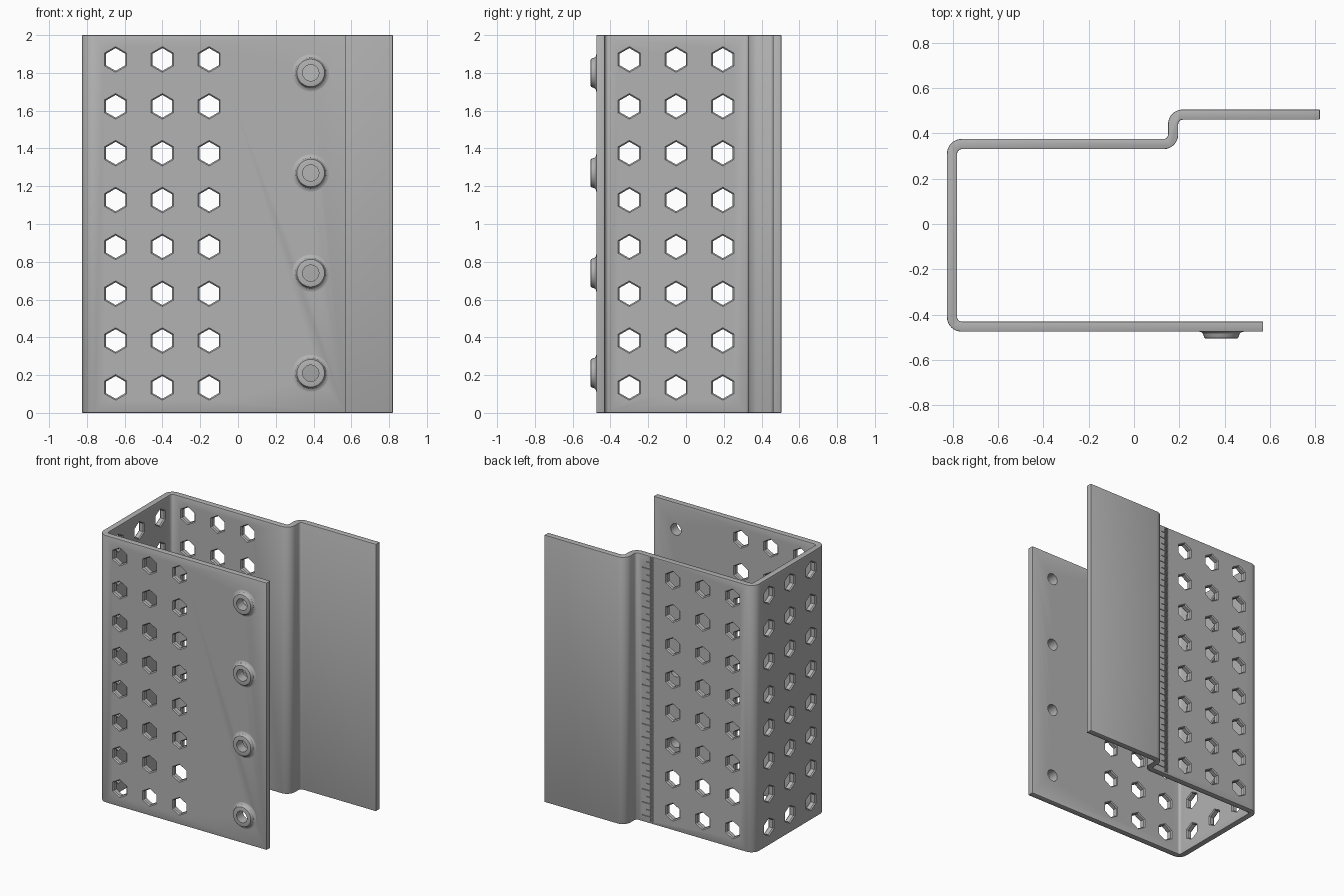
import bpy, bmesh, math
from mathutils import Vector

cube = bpy.data.objects.get("Cube")
if cube:
    bpy.data.objects.remove(cube, do_unlink=True)

# Single painted-metal colour
grey = bpy.data.materials.new("sheet_grey")
grey.use_nodes = True
COLOUR = (0.45, 0.45, 0.45, 1)
grey.diffuse_color = COLOUR
grey.node_tree.nodes["Principled BSDF"].inputs["Base Color"].default_value = COLOUR

HEIGHT = 2.0
HALF = 0.0225           # half of the sheet thickness
BEND = 0.0425           # centre-line bend radius
FRONT_Y, BACK_Y, SIDE_X = -0.4525, 0.3525, -0.8025


def make_object(name, bm):
    bmesh.ops.recalc_face_normals(bm, faces=bm.faces)
    mesh = bpy.data.meshes.new(name)
    bm.to_mesh(mesh)
    bm.free()
    obj = bpy.data.objects.new(name, mesh)
    bpy.context.collection.objects.link(obj)
    mesh.materials.append(grey)
    return obj


def activate(obj):
    bpy.ops.object.select_all(action='DESELECT')
    obj.select_set(True)
    bpy.context.view_layer.objects.active = obj


def lathe(bm, profile, sides, centre, axis, ring=False):
    """Revolve (depth, radius) pairs about the x or y axis."""
    loops = []
    for depth, radius in profile:
        loop = []
        for i in range(sides):
            a = math.tau * i / sides
            u, w = radius * math.sin(a), radius * math.cos(a)
            offset = Vector((depth, u, w)) if axis == 'X' else Vector((u, depth, w))
            loop.append(bm.verts.new(Vector(centre) + offset))
        loops.append(loop)
    pairs = list(zip(loops, loops[1:]))
    if ring:
        pairs.append((loops[-1], loops[0]))
    else:
        bm.faces.new(loops[0])
        bm.faces.new(loops[-1])
    for a, b in pairs:
        for i in range(sides):
            j = (i + 1) % sides
            bm.faces.new((a[i], a[j], b[j], b[i]))


def box(bm, lo, hi):
    verts = bmesh.ops.create_cube(bm, size=1)["verts"]
    lo, hi = Vector(lo), Vector(hi)
    for v in verts:
        v.co = (lo + hi) / 2 + v.co * (hi - lo)


def cut(target, cutter):
    cutter.hide_render = True
    mod = target.modifiers.new("cut", 'BOOLEAN')
    mod.operation, mod.solver, mod.object = 'DIFFERENCE', 'EXACT', cutter
    activate(target)
    bpy.ops.object.modifier_apply(modifier=mod.name)
    bpy.data.objects.remove(cutter, do_unlink=True)


# Bent sheet: centre line with rounded bends, offset to both sides
corners = [Vector(p) for p in ((0.57, FRONT_Y), (SIDE_X, FRONT_Y), (SIDE_X, BACK_Y),
                               (0.1725, BACK_Y), (0.1725, 0.4825), (0.82, 0.4825))]
left, right = [], []


def add_station(point, direction):
    normal = Vector((-direction.y, direction.x)) * HALF
    left.append(point + normal)
    right.append(point - normal)


add_station(corners[0], (corners[1] - corners[0]).normalized())
for before, corner, after in zip(corners, corners[1:], corners[2:]):
    d1, d2 = (corner - before).normalized(), (after - corner).normalized()
    centre = corner + (d2 - d1) * BEND
    for i in range(9):
        t = math.pi / 2 * i / 8
        c, s = math.cos(t), math.sin(t)
        add_station(centre + (d1 * s - d2 * c) * BEND, d1 * c + d2 * s)
add_station(corners[-1], (corners[-1] - corners[-2]).normalized())

bm = bmesh.new()
outline = [bm.verts.new((p.x, p.y, 0)) for p in left + right[::-1]]
base = bm.faces.new(outline)
top = bmesh.ops.extrude_face_region(bm, geom=[base])["geom"]
bmesh.ops.translate(bm, vec=(0, 0, HEIGHT),
                    verts=[g for g in top if isinstance(g, bmesh.types.BMVert)])
bracket = make_object("bent_sheet", bm)
bevel = bracket.modifiers.new("soft_edges", 'BEVEL')
bevel.width, bevel.segments, bevel.angle_limit = 0.004, 2, math.radians(50)
activate(bracket)
bpy.ops.object.modifier_apply(modifier=bevel.name)

# Chamfered hexagon holes in the three walls
hex_profile = [(-0.0325, 0.078), (-0.0145, 0.06), (0.0145, 0.06), (0.0325, 0.078)]
bm = bmesh.new()
for row in range(8):
    z = 0.135 + 0.248 * row
    for column in range(3):
        x, y = -0.648 + 0.2475 * column, -0.3 + 0.2475 * column
        lathe(bm, hex_profile, 6, (x, FRONT_Y, z), 'Y')
        lathe(bm, hex_profile, 6, (x, BACK_Y, z), 'Y')
        lathe(bm, hex_profile, 6, (SIDE_X, y, z), 'X')
cut(bracket, make_object("hex_cutter", bm))

# Round fixing holes, each with a raised flared collar on the front
BOSS_X = 0.385
boss_heights = [0.21 + 0.53 * i for i in range(4)]
bm = bmesh.new()
for z in boss_heights:
    lathe(bm, [(-0.05, 0.043), (0.05, 0.043)], 32, (BOSS_X, FRONT_Y, z), 'Y')
cut(bracket, make_object("round_cutter", bm))

flare = [(-0.016, 0.043), (-0.016, 0.098), (-HALF, 0.098), (-0.025, 0.088), (-0.031, 0.081),
         (-0.046, 0.076), (-0.051, 0.073), (-0.0525, 0.068), (-0.0525, 0.043)]
collars = []
for number, z in enumerate(boss_heights, 1):
    bm = bmesh.new()
    lathe(bm, flare, 32, (BOSS_X, FRONT_Y, z), 'Y', ring=True)
    collars.append(make_object(f"collar_{number}", bm))

# Engraved measuring scale on the back wall
STEP = 0.00976
face_y = BACK_Y + HALF
bm = bmesh.new()
for i in range(1, 204):
    length = 0.095 if i % 10 == 0 else 0.06 if i % 5 == 0 else 0.03
    z = HEIGHT - i * STEP
    box(bm, (0.005, face_y - 0.01, z - 0.002), (0.005 + length, face_y + 0.01, z + 0.002))
cut(bracket, make_object("scale_cutter", bm))

# Smooth bends and collars, keep cut edges crisp
for obj in [bracket] + collars:
    activate(obj)
    bpy.ops.object.shade_smooth_by_angle(angle=math.radians(30))
